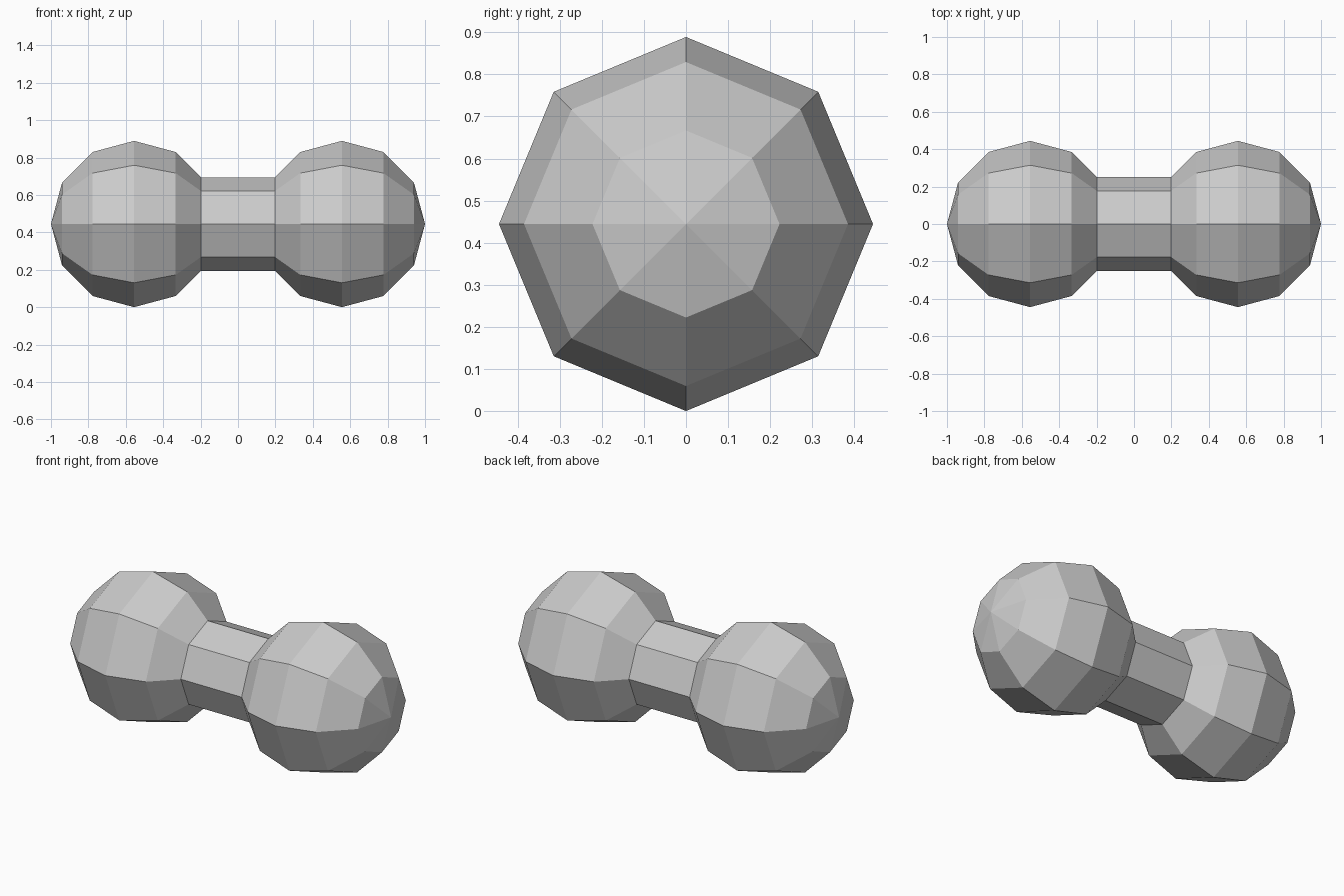
import bpy, bmesh
from math import pi, cos, sin

if "Cube" in bpy.data.objects:
    bpy.data.objects.remove(bpy.data.objects["Cube"])

R = 4 / 9          # ball radius
CX = 1 - R         # ball centre along x
GRIP_R = 0.25      # handle radius
SIDES = 8

# Half profile (x, radius): pole, ball rings in 30 degree steps, then the handle joint
half = [(CX + R * cos(a * pi / 6), R * sin(a * pi / 6)) for a in range(5)]
x_last, r_last = half[-1]
half.append((x_last - (r_last - GRIP_R), GRIP_R))
profile = half + [(-x, r) for x, r in reversed(half)]

# Lathe the profile around the x axis into one closed dumbbell
bm = bmesh.new()
verts = [bm.verts.new((x, 0, r)) for x, r in profile]
edges = [bm.edges.new(pair) for pair in zip(verts, verts[1:])]
bmesh.ops.spin(bm, geom=verts + edges, cent=(0, 0, 0), axis=(1, 0, 0),
               angle=2 * pi, steps=SIDES)
bmesh.ops.remove_doubles(bm, verts=bm.verts[:], dist=1e-4)
bmesh.ops.recalc_face_normals(bm, faces=bm.faces[:])

mesh = bpy.data.meshes.new("dumbbell")
bm.to_mesh(mesh)
bm.free()
dumbbell = bpy.data.objects.new("dumbbell", mesh)
dumbbell.location.z = R
bpy.context.collection.objects.link(dumbbell)
